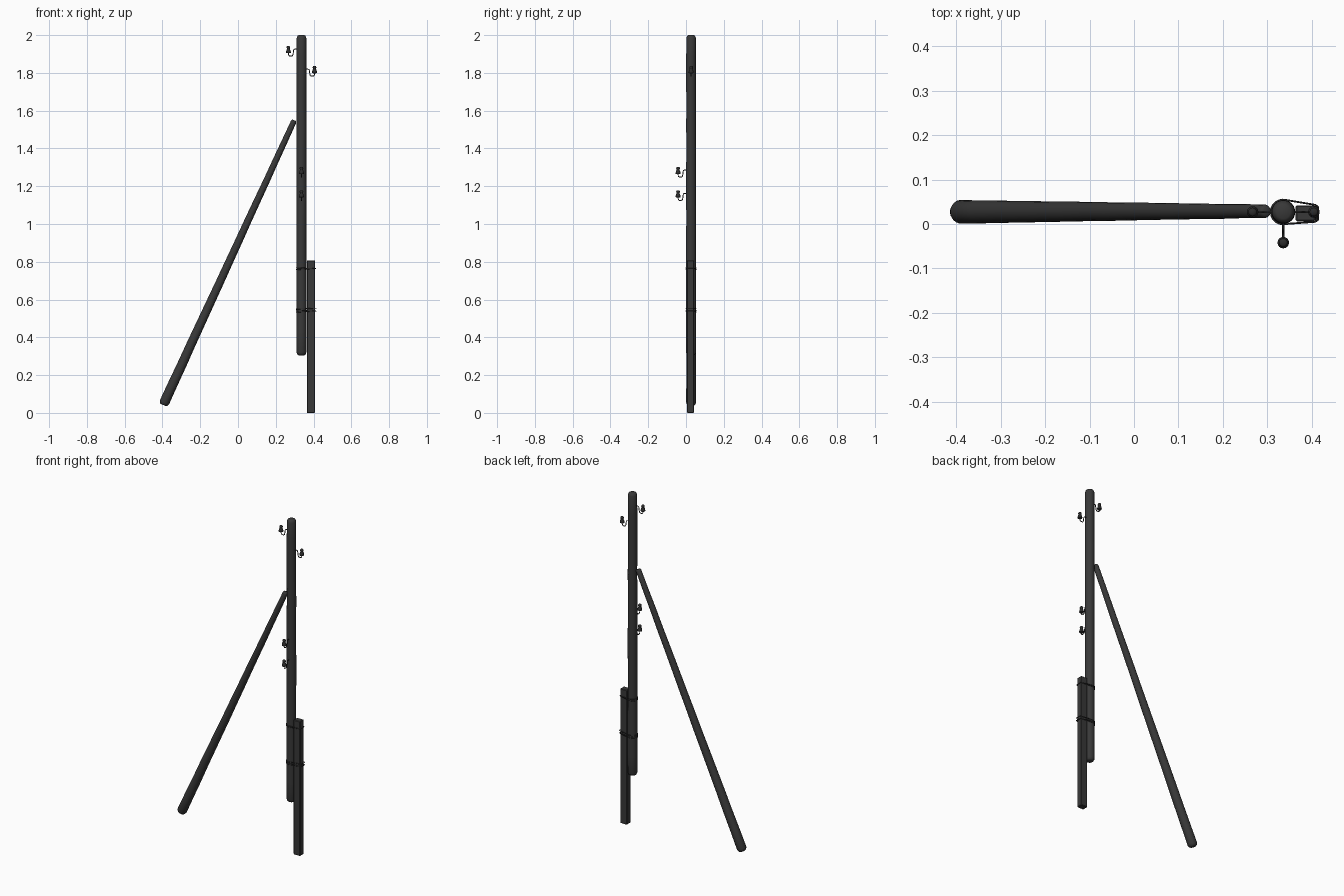
import bpy, bmesh, math, random
from mathutils import Vector

if "Cube" in bpy.data.objects:
    bpy.data.objects.remove(bpy.data.objects["Cube"])

random.seed(4)
POLE = Vector((0.336, 0.027, 0))
R = 0.0268


def material(name, value):
    m = bpy.data.materials.new(name)
    m.diffuse_color = (value, value, value, 1)
    m.use_nodes = True
    m.node_tree.nodes["Principled BSDF"].inputs["Base Color"].default_value = m.diffuse_color
    return m


WOOD = material("dark_wood", 0.04)
IRON = material("black_iron", 0.025)


def finish(name, bm, mat, angle=40):
    bmesh.ops.recalc_face_normals(bm, faces=bm.faces)
    me = bpy.data.meshes.new(name)
    bm.to_mesh(me)
    bm.free()
    me.materials.append(mat)
    ob = bpy.data.objects.new(name, me)
    bpy.context.collection.objects.link(ob)
    bpy.ops.object.select_all(action='DESELECT')
    ob.select_set(True)
    bpy.context.view_layer.objects.active = ob
    bpy.ops.object.shade_smooth_by_angle(angle=math.radians(angle))
    return ob


def lathe(bm, start, axis, profile, n, wobble=0.0):
    """Closed surface of revolution; profile holds (distance along axis, radius)."""
    axis = axis.normalized()
    u = axis.orthogonal().normalized()
    v = axis.cross(u)
    prev = None
    for t, r in profile:
        off = (u * random.uniform(-1, 1) + v * random.uniform(-1, 1)) * wobble
        c = start + axis * t + off
        ring = [bm.verts.new(c + r * (u * math.cos(a) + v * math.sin(a)))
                for a in (2 * math.pi * i / n for i in range(n))]
        if prev:
            for i in range(n):
                j = (i + 1) % n
                bm.faces.new((prev[i], prev[j], ring[j], ring[i]))
        else:
            bm.faces.new(ring[::-1])
        prev = ring
    bm.faces.new(prev)


def timber(name, a, b, ra, rb, wobble):
    """Slightly uneven round log with softened ends."""
    length = (b - a).length
    prof = [(0, ra * .6), (ra * .15, ra * .82), (ra * .6, ra)]
    prof += [(length * k / 14, ra + (rb - ra) * k / 14) for k in range(1, 14)]
    prof += [(length - rb * .6, rb), (length - rb * .15, rb * .82), (length, rb * .6)]
    bm = bmesh.new()
    lathe(bm, a, b - a, prof, 20, wobble)
    return finish(name, bm, WOOD, 60)


def wire(name, pts, radius, cyclic=False, kind='POLY'):
    cu = bpy.data.curves.new(name, 'CURVE')
    cu.dimensions = '3D'
    cu.bevel_depth = radius
    cu.bevel_resolution = 2
    cu.use_fill_caps = True
    cu.materials.append(IRON)
    sp = cu.splines.new(kind)
    sp.points.add(len(pts) - 1)
    for p, co in zip(sp.points, pts):
        p.co = (*co, 1)
    sp.use_cyclic_u = cyclic
    if kind == 'NURBS':
        sp.order_u = 3
        sp.use_endpoint_u = True
        sp.resolution_u = 5
    ob = bpy.data.objects.new(name, cu)
    bpy.context.collection.objects.link(ob)


# Main pole and leaning brace
timber("main_pole", POLE + Vector((0, 0, 0.305)), POLE + Vector((0, 0, 2.0)), R, 0.0258, 0.0006)
timber("brace_pole", Vector((-0.396, 0.0275, 0.042)), Vector((0.298, 0.029, 1.549)), 0.0268, 0.0150, 0.0005)

# Squared ground stub beside the pole
X0, X1, Y0, Y1 = 0.364, 0.408, 0.006, 0.042
bm = bmesh.new()
bmesh.ops.create_cube(bm, size=1)
for v in bm.verts:
    v.co = (X0 if v.co.x < 0 else X1, Y0 if v.co.y < 0 else Y1, 0 if v.co.z < 0 else 0.808)
bmesh.ops.bevel(bm, geom=bm.edges[:], offset=0.003, segments=1, affect='EDGES')
finish("ground_stub", bm, WOOD, 30)

# Wire lashings wrapped around pole and stub
for k, (z, tilt) in enumerate([(0.535, .003), (0.543, -.003), (0.551, .002),
                               (0.760, .003), (0.767, -.002)]):
    rr = R + 0.001
    pts = []
    for i in range(13):
        a = math.radians(75 + 210 * i / 12)
        pts.append((POLE.x + rr * math.cos(a), POLE.y + rr * math.sin(a)))
    ex = 0.007 if k in (1, 2) else 0.003
    pts += [(X1, Y0 - .001), (X1 + ex, Y0 + .004), (X1 + ex, Y1 - .004), (X1, Y1 + .001)]
    wire(f"lashing_wire_{k + 1}",
         [(x, y, z + tilt * (x - POLE.x) / 0.05) for x, y in pts], 0.0021, True)

# Insulators on curved iron hooks: direction out of the pole, height of the cap top
BELL = [(0, .009), (.002, .0125), (.006, .0130), (.011, .0120), (.017, .0105), (.021, .0080),
        (.024, .0075), (.027, .0092), (.031, .0098), (.035, .0088), (.038, .006)]
for k, (dx, dy, top) in enumerate([(-1, 0, 1.942), (1, 0, 1.836), (0, -1, 1.302), (0, -1, 1.178)]):
    d = Vector((dx, dy, 0))
    path = [(.020, -.016), (.031, -.016), (.041, -.017), (.043, -.034), (.046, -.052),
            (.057, -.054), (.067, -.052), (.069, -.040), (.069, -.020)]
    wire(f"insulator_hook_{k + 1}",
         [POLE + d * r + Vector((0, 0, top + z)) for r, z in path], 0.0024, kind='NURBS')
    bm = bmesh.new()
    lathe(bm, POLE + d * .069 + Vector((0, 0, top - .038)), Vector((0, 0, 1)), BELL, 16)
    finish(f"insulator_{k + 1}", bm, IRON, 50)
